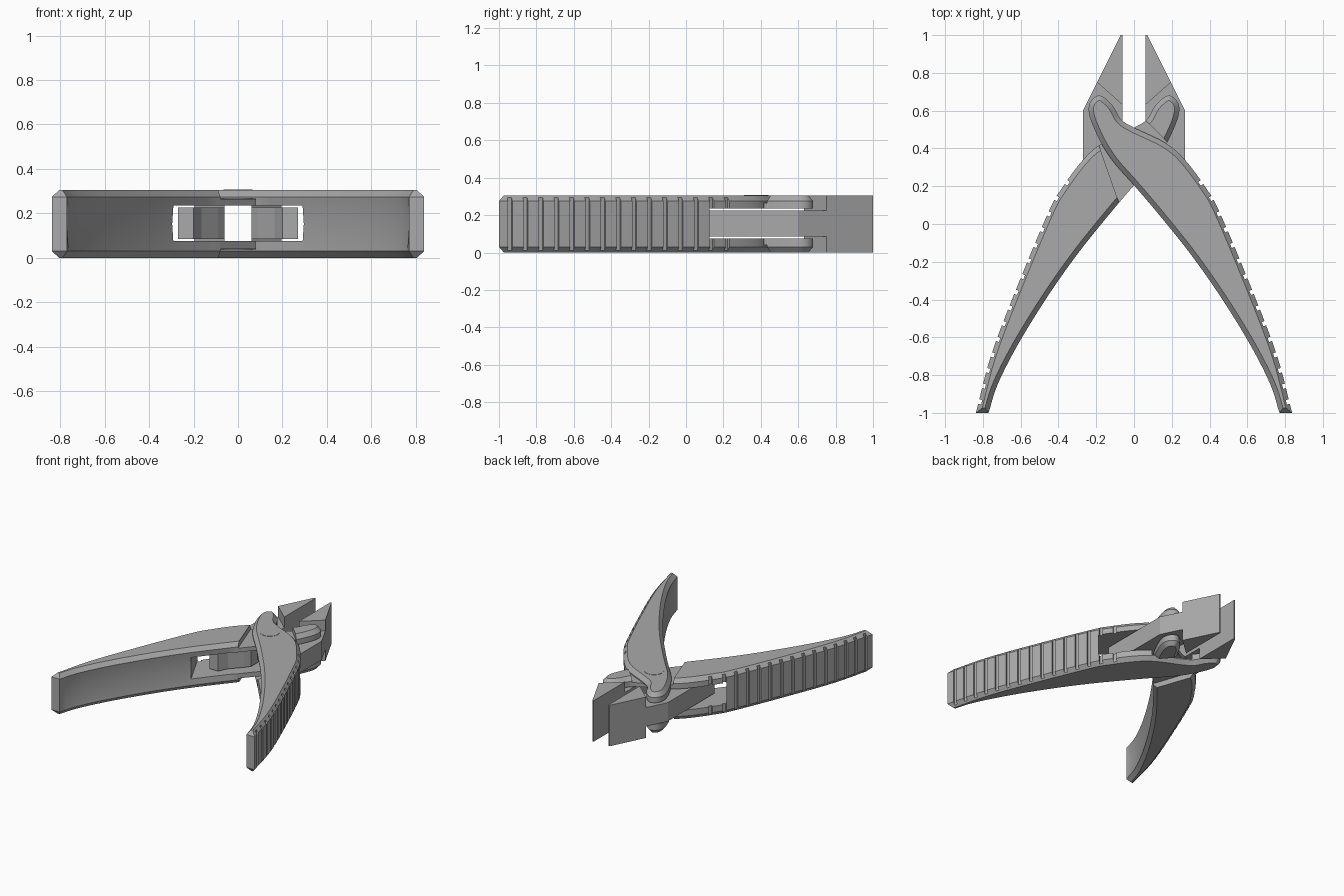
import bpy, bmesh, math
from mathutils import Vector as V

cube = bpy.data.objects.get("Cube")
if cube:
    bpy.data.objects.remove(cube)

H = 0.305
steel = bpy.data.materials.new("grey steel")
steel.use_nodes = True
steel.diffuse_color = (0.4, 0.4, 0.4, 1)
steel.node_tree.nodes["Principled BSDF"].inputs["Base Color"].default_value = (0.4, 0.4, 0.4, 1)


def finish(bm, name, helper=False):
    bmesh.ops.recalc_face_normals(bm, faces=bm.faces)
    me = bpy.data.meshes.new(name)
    bm.to_mesh(me)
    bm.free()
    ob = bpy.data.objects.new(name, me)
    bpy.context.collection.objects.link(ob)
    if helper:
        ob.hide_render = True
    me.materials.append(steel)
    return ob


def loft(bm, layers):
    """Stack equal-length (points, z) layers into a closed solid."""
    rings = [[bm.verts.new((p[0], p[1], z)) for p in pts] for pts, z in layers]
    n = len(rings[0])
    for a, b in zip(rings, rings[1:]):
        for i in range(n):
            j = (i + 1) % n
            bm.faces.new((a[i], a[j], b[j], b[i]))
    bm.faces.new(rings[0][::-1])
    bm.faces.new(rings[-1])


def prism(bm, pts, z0, z1, s=1):
    loft(bm, [([(s * x, y) for x, y in pts], z) for z in (z0, z1)])


def cut(ob, cutter):
    m = ob.modifiers.new("cut", 'BOOLEAN')
    m.operation, m.solver, m.object = 'DIFFERENCE', 'EXACT', cutter
    bpy.context.view_layer.objects.active = ob
    bpy.ops.object.modifier_apply(modifier=m.name)
    bpy.data.objects.remove(cutter)


def smooth_curve(pts, steps=5):
    """Catmull-Rom through the points."""
    p = [V(q) for q in pts]
    p = [2 * p[0] - p[1]] + p + [2 * p[-1] - p[-2]]
    out = []
    for a, b, c, d in zip(p, p[1:], p[2:], p[3:]):
        for k in range(steps):
            t = k / steps
            out.append(0.5 * (2 * b + (c - a) * t + (2 * a - 5 * b + 4 * c - d) * t * t
                              + (3 * b - a - 3 * c + d) * t ** 3))
    return out + [p[-2]]


def inset(pts, dist):
    """Move each point inward by dist(i) with mitred corners."""
    out = []
    n = len(pts)
    for i, p in enumerate(pts):
        e1 = (p - pts[i - 1]).normalized()
        e2 = (pts[(i + 1) % n] - p).normalized()
        n1, n2 = V((-e1.y, e1.x)), V((-e2.y, e2.x))
        out.append(p + (n1 + n2) / (1 + n1.dot(n2)) * dist(i))
    return out


# Handle outline: outer edge upward, round the head, back down the inner edge
OUTER = [(.837, -1), (.755, -.69), (.61, -.31), (.45, .07), (.385, .185), (.27, .34),
         (.165, .43), (0, .51), (-.07, .555), (-.115, .63), (-.18, .68), (-.232, .645),
         (-.235, .57), (-.18, .44), (-.11, .33), (0, .205), (.14, .04), (.30, -.16),
         (.455, -.38), (.61, -.63), (.72, -.845), (.77, -1)]
SLOT = [(.25, -.22), (.45, .18), (.45, 1), (-.5, 1), (-.5, -.22)]
LAP = [(.25, .60), (.04, 0), (-.30, .31), (-.02, .59)]


def handle(name, s, on_top):
    outline = smooth_curve(OUTER)
    half = len(outline) // 2
    groove = [i > half and p.y < .1 for i, p in enumerate(outline)]
    small = inset(outline, lambda i: .026)
    dished = inset(outline, lambda i: .016 if groove[i] and i < len(outline) - 1 else 0)
    bm = bmesh.new()
    loft(bm, [([(s * p.x, p.y) for p in pts], z) for pts, z in
              ((small, 0), (outline, .03), (dished, H / 2), (outline, H - .03), (small, H))])
    ob = finish(bm, name)

    # Slot for the jaw tang
    bm = bmesh.new()
    prism(bm, SLOT, .075, .235, s)
    cut(ob, finish(bm, "slot_cutter", True))

    # Lap joint where the two handles cross
    bm = bmesh.new()
    if on_top:
        prism(bm, LAP, .038, H - .038, s)
    else:
        prism(bm, LAP, -.1, .04, s)
        prism(bm, LAP, H - .04, H + .1, s)
    cut(ob, finish(bm, "lap_cutter", True))

    # Grip grooves across the outer face
    bm = bmesh.new()
    edge = outline[:half]
    for k in range(15):
        y = -.94 + .083 * k
        a, b = next((a, b) for a, b in zip(edge, edge[1:]) if a.y <= y <= b.y)
        c = a.lerp(b, (y - a.y) / (b.y - a.y))
        t = (b - a).normalized()
        nrm = V((t.y, -t.x))
        prism(bm, [c + t * u + nrm * w for u, w in
                   ((-.012, -.016), (.012, -.016), (.012, .05), (-.012, .05))], -.1, H + .1, s)
    cut(ob, finish(bm, "groove_cutter", True))
    return ob


def jaw(name, s):
    # Full-height nose and thinner tang running back between the handle plates
    bm = bmesh.new()
    prism(bm, [(.06, .63), (.195, .75), (.07, 1), (.06, 1)], 0, H, s)
    nose = finish(bm, name + "_nose")
    bm = bmesh.new()
    prism(bm, [(.06, .24), (.09, .2), (.165, .12), (.2, .05), (.27, .05),
               (.27, .6), (.19, .76), (.06, .76)], .086, .226, s)
    return nose, finish(bm, name + "_tang")


smooth = [handle("left_handle", 1, True), handle("right_handle", -1, False)]
for side, s in (("left_jaw", 1), ("right_jaw", -1)):
    jaw(side, s)

# Pivot rivet heads, top and bottom
for name, z0, z1 in (("top_rivet", .235, H + .002), ("bottom_rivet", -.002, .07)):
    bm = bmesh.new()
    ring = [(.066 * math.cos(a * math.tau / 32), .375 + .066 * math.sin(a * math.tau / 32))
            for a in range(32)]
    prism(bm, ring, z0 + .002 * (z0 < 0), z1)
    smooth.append(finish(bm, name))

bpy.ops.object.select_all(action='DESELECT')
for ob in smooth:
    ob.select_set(True)
bpy.context.view_layer.objects.active = smooth[0]
bpy.ops.object.shade_smooth_by_angle(angle=math.radians(25))
